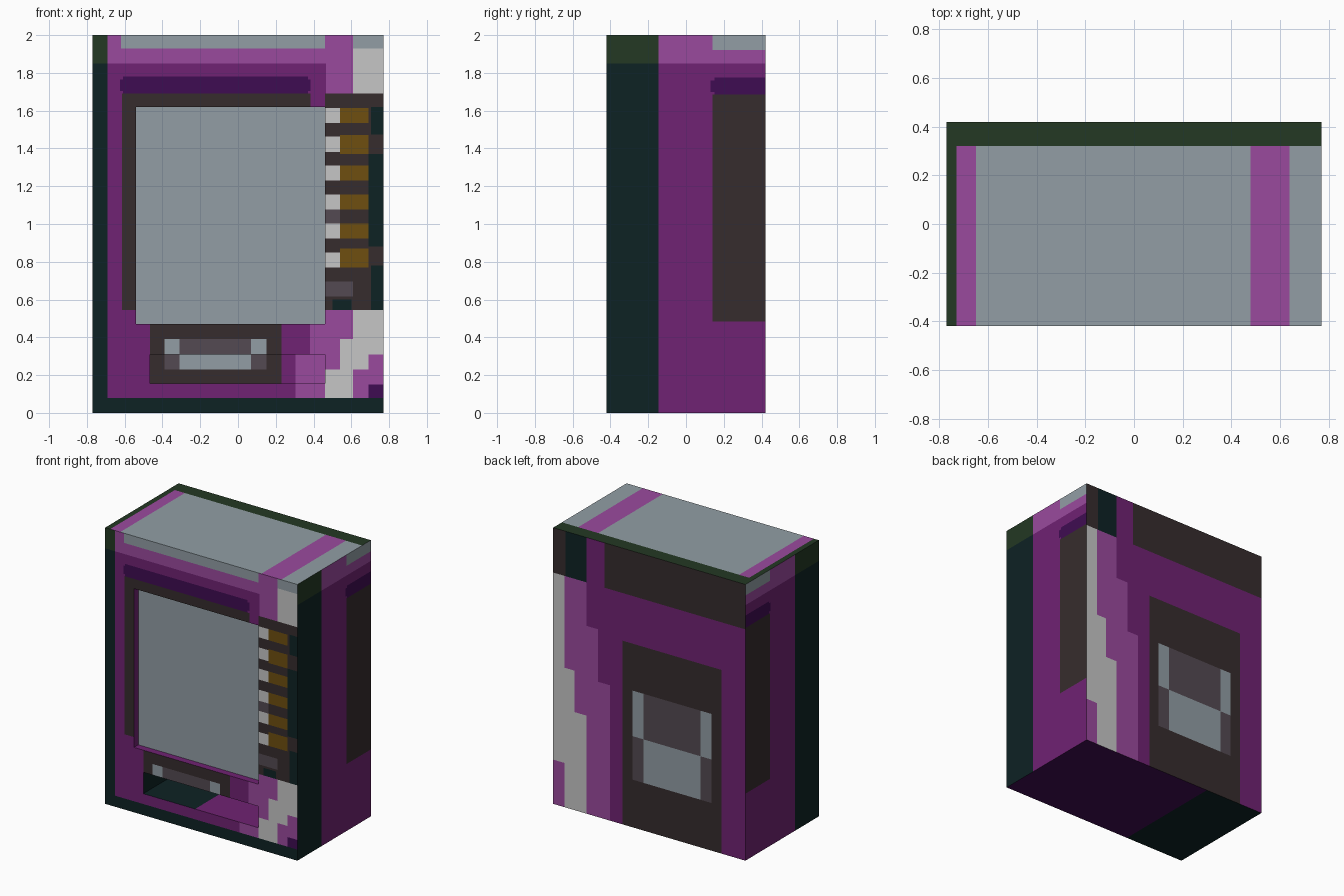
import bpy
import bmesh
import math
from mathutils import Vector

cube = bpy.data.objects.get("Cube")
if cube:
    bpy.data.objects.remove(cube, do_unlink=True)

PALETTE = {
    "moss green": "233823", "dark teal": "0d2224", "purple": "702273",
    "light purple": "9a4a9e", "dark purple": "3f0c52", "charcoal brown": "362c2d",
    "ochre": "6e4f10", "warm grey": "544a52", "pale grey": "c6c6c6",
    "blue grey": "929ea5",
}
NAMES = list(PALETTE)
MOSS, TEAL, PURPLE, LILAC, PLUM, BROWN, OCHRE, GREY, PALE, BLUE = range(len(NAMES))
HOLE = None


def linear(code):
    values = [int(code[i:i + 2], 16) / 255 for i in (0, 2, 4)]
    return [v / 12.92 if v <= .04045 else ((v + .055) / 1.055) ** 2.4 for v in values] + [1]


def make_material(name):
    mat = bpy.data.materials.new(name)
    mat.use_nodes = True
    mat.diffuse_color = linear(PALETTE[name])
    bsdf = mat.node_tree.nodes["Principled BSDF"]
    bsdf.inputs["Base Color"].default_value = mat.diffuse_color
    bsdf.inputs["Roughness"].default_value = .8
    return mat


MATERIALS = [make_material(n) for n in NAMES]
X, Y, Z = Vector((1, 0, 0)), Vector((0, 1, 0)), Vector((0, 0, 1))
W, D, H = .77, .42, 2


def add_sheet(bm, origin, u_axis, v_axis, patches):
    """Flat sheet cut along patch edges; later patches cover earlier ones.
    The first patch sets the outline, and its normal is u_axis x v_axis."""
    _, u0, v0, u1, v1 = patches[0]
    us = sorted({min(max(p[i], u0), u1) for p in patches for i in (1, 3)})
    vs = sorted({min(max(p[i], v0), v1) for p in patches for i in (2, 4)})
    grid = [[bm.verts.new(origin + u_axis * u + v_axis * v) for v in vs] for u in us]
    for i in range(len(us) - 1):
        for j in range(len(vs) - 1):
            cu, cv = (us[i] + us[i + 1]) / 2, (vs[j] + vs[j + 1]) / 2
            colour = [p[0] for p in patches
                      if p[1] < cu < p[3] and p[2] < cv < p[4]][-1]
            if colour is not HOLE:
                face = bm.faces.new((grid[i][j], grid[i + 1][j],
                                     grid[i + 1][j + 1], grid[i][j + 1]))
                face.material_index = colour


def finish(name, bm):
    loose = [v for v in bm.verts if not v.link_faces]
    bmesh.ops.delete(bm, geom=loose, context='VERTS')
    # Merge the cut cells back into clean colour regions
    bmesh.ops.dissolve_limit(bm, angle_limit=math.radians(1), verts=bm.verts[:],
                             edges=bm.edges[:], delimit={'MATERIAL'})
    mesh = bpy.data.meshes.new(name)
    bm.to_mesh(mesh)
    bm.free()
    for mat in MATERIALS:
        mesh.materials.append(mat)
    obj = bpy.data.objects.new(name, mesh)
    bpy.context.collection.objects.link(obj)


def panel(name, origin, u_axis, v_axis, patches):
    bm = bmesh.new()
    add_sheet(bm, origin, u_axis, v_axis, patches)
    finish(name, bm)


def recess(name, x0, z0, x1, z1, depth, back, floor, wall):
    """Pocket sunk into the front: back, floor, ceiling and two side walls."""
    bm = bmesh.new()
    near, far = -D, depth - D
    add_sheet(bm, Y * far, X, Z, [(PURPLE, x0, z0, x1, z1)] + back)
    add_sheet(bm, Z * z0, X, Y, [(PURPLE, x0, near, x1, far)] + floor)
    add_sheet(bm, Z * z1, X, -Y, [(BROWN, x0, -far, x1, -near)])
    add_sheet(bm, X * x0, Y, Z, [(wall, near, z0, far, z1)])
    add_sheet(bm, X * x1, -Y, Z, [(PURPLE, -far, z0, -near, z1)])
    finish(name, bm)


def slot_handle(u0, v0, u1, v1, end, split):
    """Grey plate with two light upper ends and a light lower middle."""
    return [(GREY, u0, v0, u1, v1), (BLUE, u0, split, u0 + end, v1),
            (BLUE, u1 - end, split, u1, v1), (BLUE, u0 + end, v0, u1 - end, split)]


# Front: frame, header and display surround
frame = [
    (PURPLE, -W, 0, W, H),
    (TEAL, -W, 0, -.69, 1.85), (TEAL, -W, 0, W, .08), (MOSS, -W, 1.85, -.69, H),
    (LILAC, -.69, 1.85, .61, H), (LILAC, .465, 1.69, .61, H),
    (BLUE, -.62, 1.93, .46, H), (BLUE, .61, 1.93, W, H), (PALE, .61, 1.69, W, 1.93),
    (PLUM, -.625, 1.705, .385, 1.765), (PLUM, -.61, 1.69, .37, 1.78),
    (BROWN, -.615, .545, .385, 1.69),
]
# Front: selection column beside the display
column = [
    (BROWN, .46, .545, W, 1.69),
    (TEAL, .705, 1.475, W, 1.62), (TEAL, .69, .88, W, 1.37), (TEAL, .705, .545, W, .78),
    (GREY, .46, .615, .61, .695), (GREY, .46, 1, .54, 1.08), (TEAL, .5, .545, .6, .6),
]
for row in range(6):
    z = .77 + row * .153
    column += [(PALE, .46, z, .54, z + .08), (OCHRE, .54, z, .69, z + .08)]
column += [(OCHRE, .54, 1.37, .69, 1.47), (OCHRE, .54, .77, .69, .87)]
# Front: stepped diagonal stripe in the lower corner
corner = [
    (LILAC, .305, .08, W, .31), (LILAC, .38, .31, W, .47), (LILAC, .46, .47, W, .545),
    (PALE, .61, .31, W, .545), (PALE, .54, .23, .69, .39), (PALE, .46, .08, .61, .23),
    (PALE, .54, .08, .61, .31), (PLUM, .69, .08, W, .15),
]
# Front: delivery tray plate
tray = [(BROWN, -.465, .155, .23, .47)] + slot_handle(-.39, .23, .15, .39, .08, .31)
openings = [(HOLE, -.54, .47, .46, 1.62), (HOLE, -.465, .155, .46, .31)]
panel("front_panel", Y * -D, X, Z, frame + column + corner + tray + openings)

# Sunken display and delivery pocket
recess("display_window", -.54, .47, .46, 1.62, .05,
       [(BLUE, -.54, .47, .46, 1.62)], [], PURPLE)
pocket_back = [p for p in corner + tray]
pocket_back = [(c, max(a, -.465), max(b, .155), min(e, .46), min(f, .31))
               for c, a, b, e, f in pocket_back if a < .46 and b < .31]
recess("delivery_pocket", -.465, .155, .46, .31, .3, pocket_back,
       [(TEAL, -.465, -D, -.05, D)], TEAL)

# Sides: one pattern, mirrored
side = [
    (PURPLE, -D, 0, D, H),
    (TEAL, -D, 0, -.145, 1.85), (MOSS, -D, 1.85, -.145, H),
    (LILAC, -.145, 1.85, D, H), (BLUE, .14, 1.92, D, H),
    (PLUM, .13, 1.7, D, 1.76), (PLUM, .15, 1.685, D, 1.775), (BROWN, .14, .485, D, 1.685),
]
panel("left_side", X * W, Y, Z, side)
panel("right_side", X * -W, -Y, Z, [(c, -e, b, -a, f) for c, a, b, e, f in side])

# Back: header band, stepped stripe and service hatch
back = [
    (PURPLE, -W, 0, W, H),
    (BROWN, -.36, 1.675, W, H), (BROWN, -W, 1.675, -.67, H), (TEAL, -.67, 1.675, -.505, H),
    (LILAC, -W, 0, -.505, 1.675), (LILAC, -W, 0, -.41, 1.36), (LILAC, -W, 0, -.315, .98),
    (PALE, -W, .32, -.68, 1.675), (PALE, -.68, 0, -.6, 1.01), (PALE, -.6, 0, -.505, .71),
    (BROWN, -.215, 0, .58, 1.33),
] + slot_handle(-.135, .345, .5, .99, .09, .66)
panel("back_panel", Y * D, -X, Z, back)

# Top and underside
panel("top_panel", Z * H, X, Y, [
    (MOSS, -W, -D, W, D), (LILAC, -.73, -D, W, .32),
    (BLUE, -.65, -D, .48, .32), (BLUE, .64, -D, W, .32)])
panel("base_panel", Z * 0, X, -Y, [
    (PLUM, -W, -D, W, D), (TEAL, -W, -D, -.29, D)])
